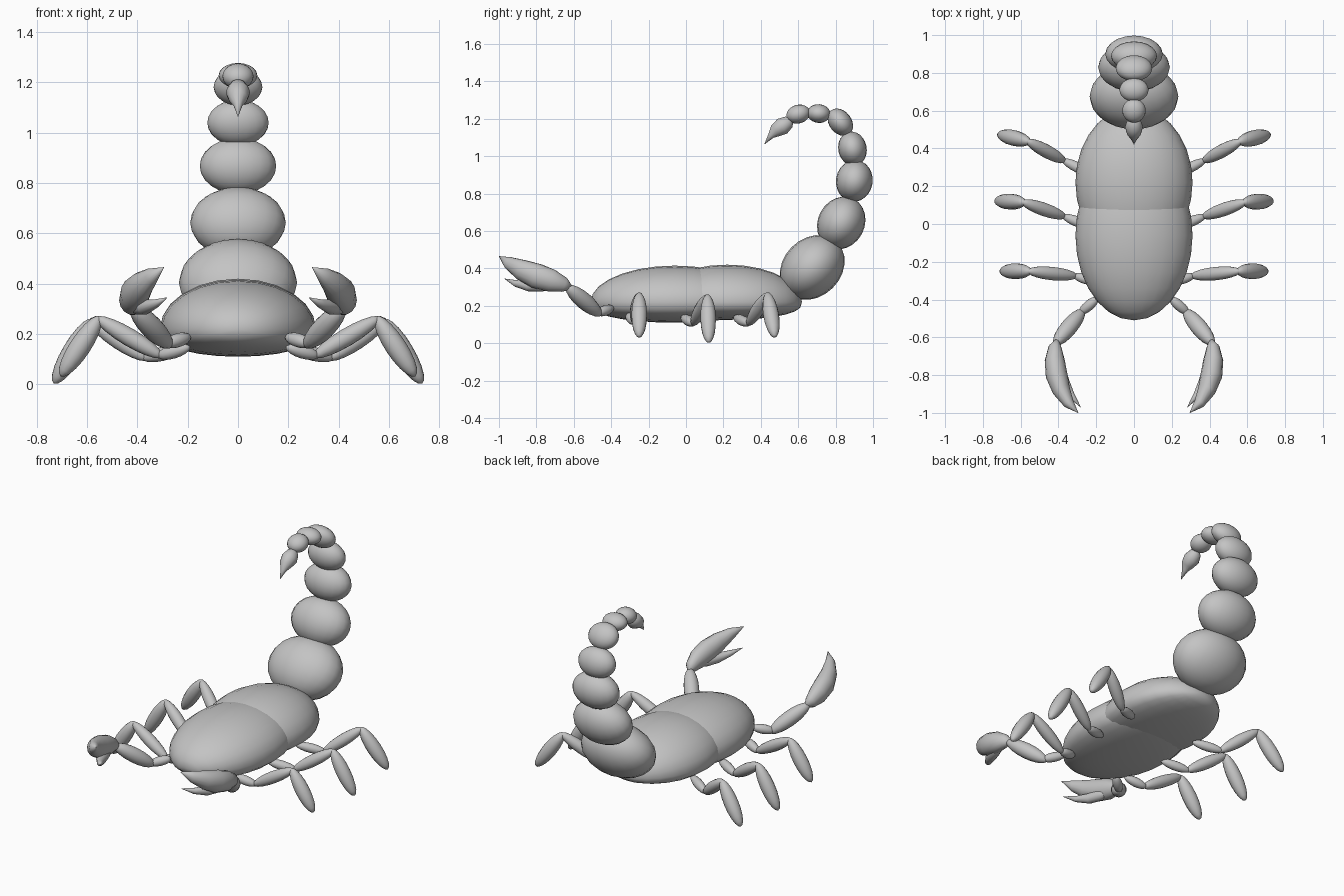
import bpy, bmesh, math
from mathutils import Vector, Matrix

if "Cube" in bpy.data.objects:
    bpy.data.objects.remove(bpy.data.objects["Cube"], do_unlink=True)

shell = bpy.data.materials.new("shell grey")
shell.use_nodes = True
GREY = (0.55, 0.55, 0.55, 1)
shell.diffuse_color = GREY
shell.node_tree.nodes["Principled BSDF"].inputs["Base Color"].default_value = GREY


def finish(name, bm):
    bmesh.ops.recalc_face_normals(bm, faces=bm.faces)
    for face in bm.faces:
        face.smooth = True
    mesh = bpy.data.meshes.new(name)
    bm.to_mesh(mesh)
    bm.free()
    mesh.materials.append(shell)
    obj = bpy.data.objects.new(name, mesh)
    bpy.context.collection.objects.link(obj)
    return obj


def ball(name, centre, radii, rotation, segments=20, rings=12):
    bm = bmesh.new()
    bmesh.ops.create_uvsphere(bm, u_segments=segments, v_segments=rings, radius=1)
    bm.transform(Matrix.Translation(centre) @ rotation @ Matrix.Diagonal((*radii, 1)))
    return finish(name, bm)


def limb(name, start, end, radius):
    """Spindle whose two poles sit on the given points."""
    a, b = Vector(start), Vector(end)
    turn = (b - a).to_track_quat("Z", "Y").to_matrix().to_4x4()
    return ball(name, (a + b) / 2, (radius, radius, (b - a).length / 2), turn, 14, 10)


def horn(name, path, flat=1.0, sides=14):
    """Tapering tube through (x, y, z, radius) points, closed at both ends."""
    bm = bmesh.new()
    points = [Vector(p[:3]) for p in path]
    rings = []
    for i, p in enumerate(path):
        tangent = points[min(i + 1, len(path) - 1)] - points[max(i - 1, 0)]
        side = tangent.cross(Vector((0, 0, 1))).normalized()
        up = side.cross(tangent).normalized()
        rings.append([bm.verts.new(points[i] + p[3] * (side * math.cos(t) * flat + up * math.sin(t)))
                      for t in (math.tau * k / sides for k in range(sides))])
    for low, high in zip(rings, rings[1:]):
        for k in range(sides):
            n = (k + 1) % sides
            bm.faces.new((low[k], low[n], high[n], high[k]))
    bm.faces.new(rings[0])
    bm.faces.new(rings[-1])
    return finish(name, bm)


def body_shell(name, y, length, height, depth):
    """Domed top with a shallow, boxier belly."""
    bm = bmesh.new()
    bmesh.ops.create_uvsphere(bm, u_segments=24, v_segments=14, radius=1)
    bm.transform(Matrix.Rotation(math.pi / 2, 4, "X"))
    for v in bm.verts:
        z = v.co.z
        z = z * height if z > 0 else -depth * abs(z) ** 0.75
        v.co = (v.co.x * 0.31, y + v.co.y * length, 0.22 + z)
    return finish(name, bm)


# Body
body_shell("front_body", -0.06, 0.45, 0.195, 0.11)
body_shell("rear_body", 0.22, 0.40, 0.20, 0.095)

# Tail segments: y, z, half width, half thickness, half length, lean in degrees
tail = [
    (0.675, 0.405, 0.235, 0.155, 0.19, -45),
    (0.83, 0.643, 0.19, 0.125, 0.145, -28),
    (0.90, 0.868, 0.152, 0.098, 0.112, -8),
    (0.89, 1.04, 0.122, 0.076, 0.092, 12),
    (0.825, 1.182, 0.097, 0.06, 0.08, 38),
    (0.71, 1.228, 0.077, 0.05, 0.062, 85),
    (0.60, 1.225, 0.062, 0.05, 0.064, 105),
]
for i, (y, z, width, thick, length, lean) in enumerate(tail):
    ball(f"tail_segment_{i + 1}", (0, y, z), (width, thick, length),
         Matrix.Rotation(math.radians(lean), 4, "X"))

# Stinger
horn("stinger", [(0, 0.57, 1.195, 0.01), (0, 0.55, 1.183, 0.035), (0, 0.515, 1.16, 0.048),
                 (0, 0.48, 1.137, 0.038), (0, 0.455, 1.11, 0.018), (0, 0.42, 1.065, 0.001)])

# Joints from hip to foot on one side
legs = {
    "front": [(0.19, -0.31, 0.15), (0.31, -0.275, 0.115), (0.555, -0.25, 0.26), (0.705, -0.25, 0.032)],
    "middle": [(0.22, -0.02, 0.14), (0.37, 0.04, 0.105), (0.585, 0.115, 0.25), (0.732, 0.122, 0.003)],
    "rear": [(0.22, 0.26, 0.14), (0.37, 0.335, 0.105), (0.56, 0.437, 0.26), (0.718, 0.475, 0.032)],
}
for label, s in (("left", 1), ("right", -1)):
    def flip(p):
        return (p[0] * s, *p[1:])

    for where, joints in legs.items():
        for part, a, b, r in zip(("hip", "thigh", "foot"), joints, joints[1:], (0.028, 0.036, 0.042)):
            a, b = Vector(flip(a)), Vector(flip(b))
            lap = (b - a).normalized() * 0.012
            limb(f"{label}_{where}_{part}", a - lap * (part != "hip"), b + lap * (part != "foot"), r)

    # Claw arm
    limb(f"{label}_arm_base", flip((0.19, -0.39, 0.19)), flip((0.29, -0.475, 0.16)), 0.028)
    limb(f"{label}_arm", flip((0.268, -0.455, 0.15)), flip((0.42, -0.638, 0.305)), 0.045)

    # Pincer with a thick upper finger and a thin lower one
    upper = [(0.408, -0.615, 0.298, 0.012), (0.418, -0.65, 0.312, 0.04), (0.42, -0.72, 0.335, 0.062),
             (0.41, -0.80, 0.36, 0.068), (0.385, -0.88, 0.393, 0.056), (0.345, -0.95, 0.43, 0.034),
             (0.295, -1.0, 0.465, 0.001)]
    lower = [(0.41, -0.70, 0.315, 0.02), (0.395, -0.77, 0.308, 0.032), (0.37, -0.84, 0.307, 0.03),
             (0.33, -0.91, 0.32, 0.018), (0.282, -0.97, 0.345, 0.001)]
    horn(f"{label}_claw_upper", [flip(p) for p in upper], 0.85)
    horn(f"{label}_claw_lower", [flip(p) for p in lower])
